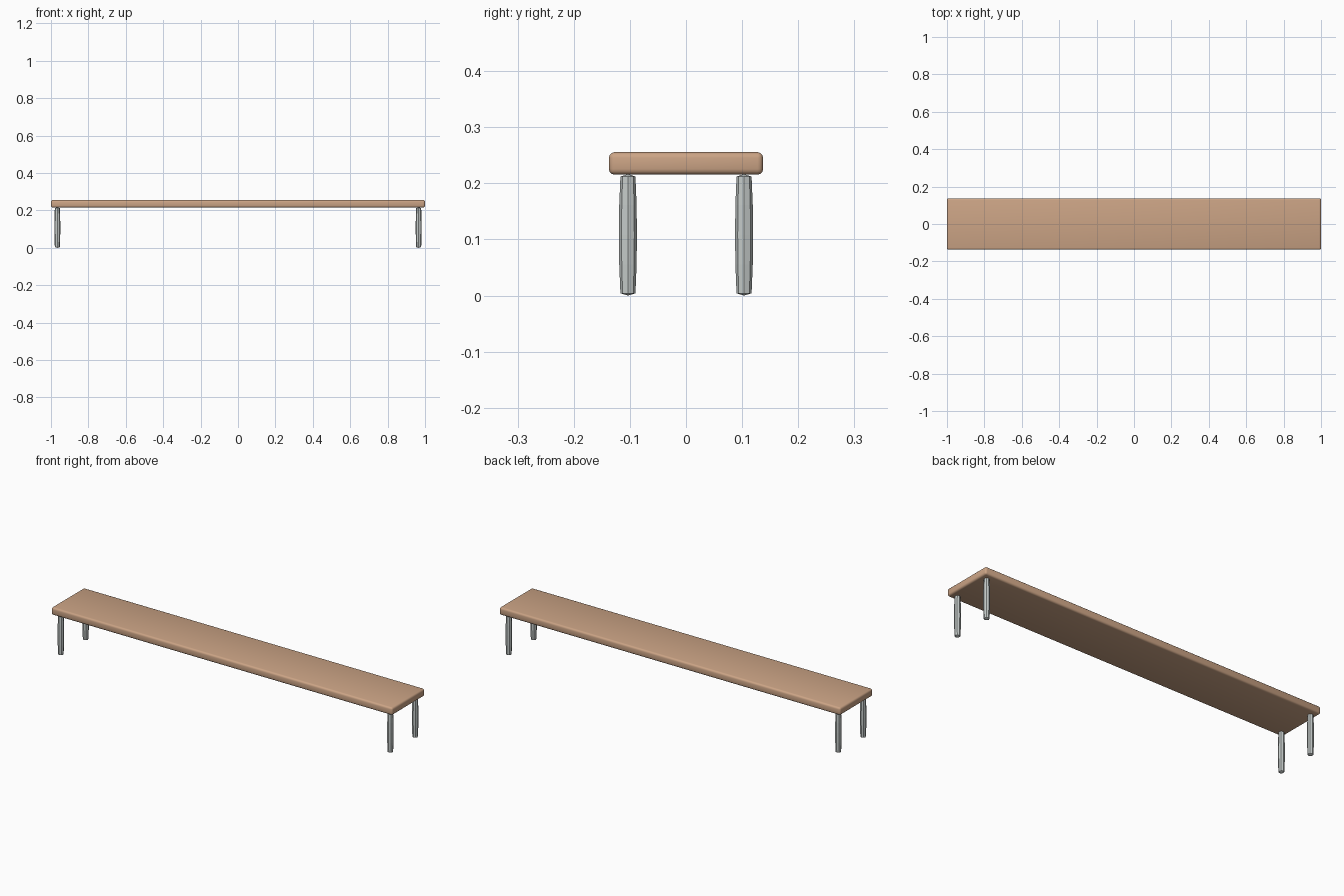
import bpy, bmesh, math

if "Cube" in bpy.data.objects:
    bpy.data.objects.remove(bpy.data.objects["Cube"])

def material(name, color):
    m = bpy.data.materials.new(name)
    m.diffuse_color = (*color, 1)
    m.use_nodes = True
    m.node_tree.nodes["Principled BSDF"].inputs["Base Color"].default_value = m.diffuse_color
    return m

wood = material("light wood", (0.60, 0.37, 0.235))
metal = material("pale grey metal", (0.56, 0.60, 0.59))

# Long seat plank with rounded edges
bpy.ops.mesh.primitive_cube_add(size=1, location=(0, 0, 0.2355))
seat = bpy.context.object
seat.name = "seat"
seat.dimensions = (2, 0.275, 0.040)
bpy.ops.object.transform_apply(location=False, rotation=False, scale=True)
bevel = seat.modifiers.new("rounded edges", 'BEVEL')
bevel.width = 0.01
bevel.segments = 3
seat.data.materials.append(wood)
bpy.ops.object.modifier_apply(modifier=bevel.name)
bpy.ops.object.shade_smooth_by_angle(angle=math.radians(35))

# Leg profile (radius, height): slightly swollen in the middle, shallow pointed ends
PROFILE = [(0.0134, 0.004), (0.0155, 0.055), (0.016, 0.108),
           (0.0155, 0.161), (0.0134, 0.212)]
SIDES = 8

def leg(name, x, y):
    bm = bmesh.new()
    rings = [[bm.verts.new((r * math.cos(2 * math.pi * i / SIDES),
                            r * math.sin(2 * math.pi * i / SIDES), z))
              for i in range(SIDES)] for r, z in PROFILE]
    for a, b in zip(rings, rings[1:]):
        for i in range(SIDES):
            j = (i + 1) % SIDES
            bm.faces.new((a[i], a[j], b[j], b[i]))
    for ring, z in ((rings[0], 0.0), (rings[-1], 0.2165)):
        tip = bm.verts.new((0, 0, z))
        for i in range(SIDES):
            bm.faces.new((ring[i], ring[(i + 1) % SIDES], tip))
    bmesh.ops.recalc_face_normals(bm, faces=bm.faces)
    mesh = bpy.data.meshes.new(name)
    bm.to_mesh(mesh)
    bm.free()
    mesh.materials.append(metal)
    ob = bpy.data.objects.new(name, mesh)
    ob.location = (x, y, 0)
    bpy.context.collection.objects.link(ob)

# Four legs at the corners
for sx, side in ((-1, "left"), (1, "right")):
    for sy, end in ((-1, "front"), (1, "back")):
        leg(f"{end}_{side}_leg", sx * 0.966, sy * 0.1035)
